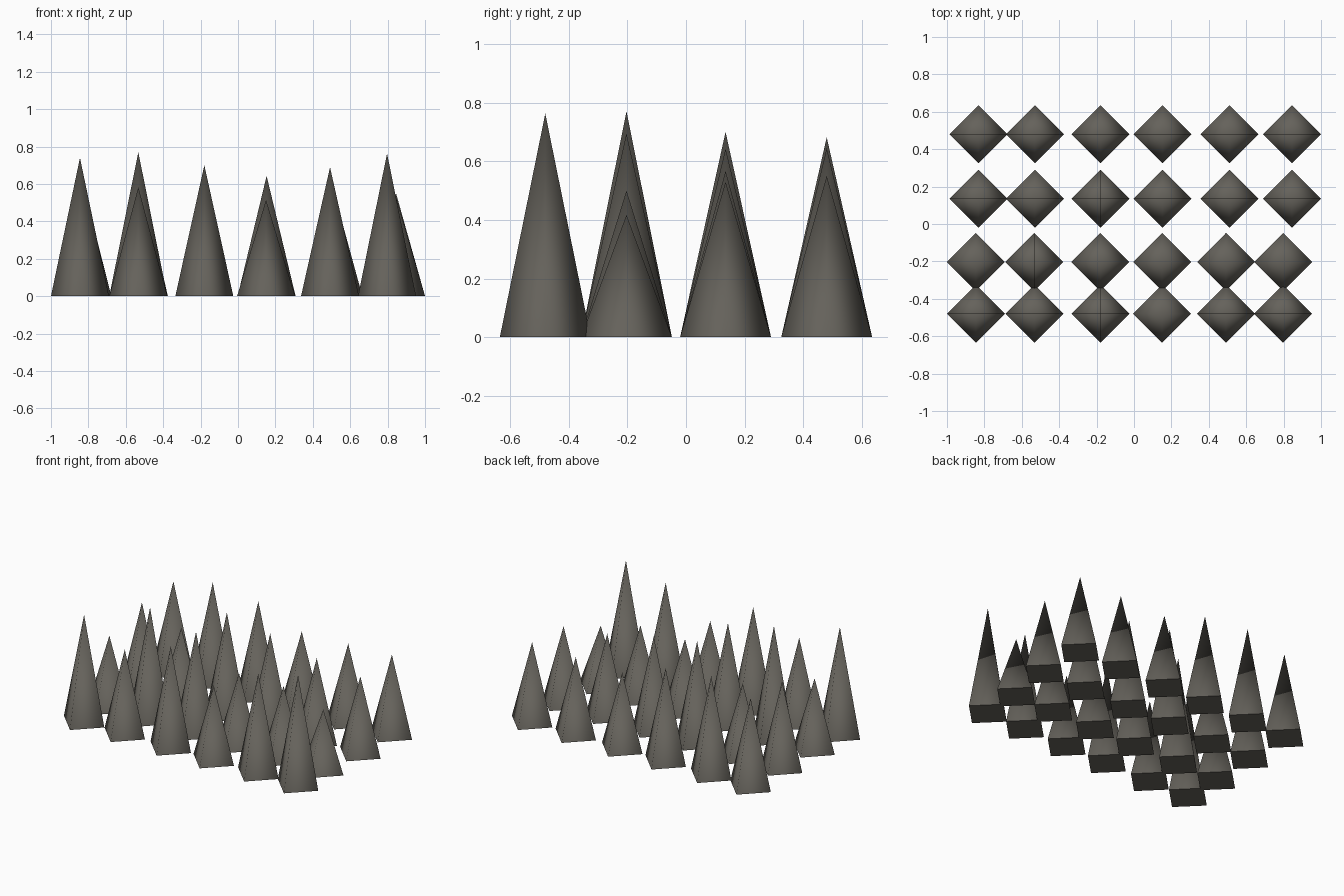
import bpy, bmesh

if "Cube" in bpy.data.objects:
    bpy.data.objects.remove(bpy.data.objects["Cube"])

stone = bpy.data.materials.new("dark_grey_stone")
stone.diffuse_color = (0.13, 0.122, 0.105, 1)
stone.use_nodes = True
stone.node_tree.nodes["Principled BSDF"].inputs["Base Color"].default_value = stone.diffuse_color

RADIUS = 0.155


def spike(name, x, y, height):
    """Four-sided cone, corners on the axes, smooth sides and a flat base."""
    bm = bmesh.new()
    bmesh.ops.create_circle(bm, cap_ends=True, segments=4, radius=RADIUS)
    base = bm.faces[:][0]
    for v in bm.verts:                       # snap corners onto the x and y axes
        v.co.x = round(v.co.x, 4)
        v.co.y = round(v.co.y, 4)
    rim = base.edges[:]
    tip = bm.verts.new((0, 0, height))
    for e in rim:
        bm.faces.new((e.verts[0], e.verts[1], tip)).smooth = True
        e.smooth = False
    base.smooth = False
    bmesh.ops.recalc_face_normals(bm, faces=bm.faces[:])
    mesh = bpy.data.meshes.new(name)
    bm.to_mesh(mesh)
    bm.free()
    mesh.materials.append(stone)
    ob = bpy.data.objects.new(name, mesh)
    ob.location = (x, y, 0)
    bpy.context.collection.objects.link(ob)


# Rows from front to back: y, x positions, heights
XS_FRONT = (-0.845, -0.533, -0.18, 0.15, 0.492, 0.797)
XS_BACK = (-0.832, -0.53, -0.18, 0.153, 0.51, 0.845)
rows = [
    (-0.48, XS_FRONT, (0.74, 0.583, 0.70, 0.515, 0.69, 0.763)),
    (-0.203, XS_FRONT, (0.49, 0.77, 0.695, 0.497, 0.50, 0.417)),
    (0.135, XS_BACK, (0.595, 0.50, 0.70, 0.643, 0.567, 0.53)),
    (0.48, XS_BACK, (0.61, 0.682, 0.645, 0.524, 0.536, 0.55)),
]
for r, (y, xs, heights) in enumerate(rows, 1):
    for c, (x, h) in enumerate(zip(xs, heights), 1):
        spike(f"spike_row{r}_{c}", x, y, h)
